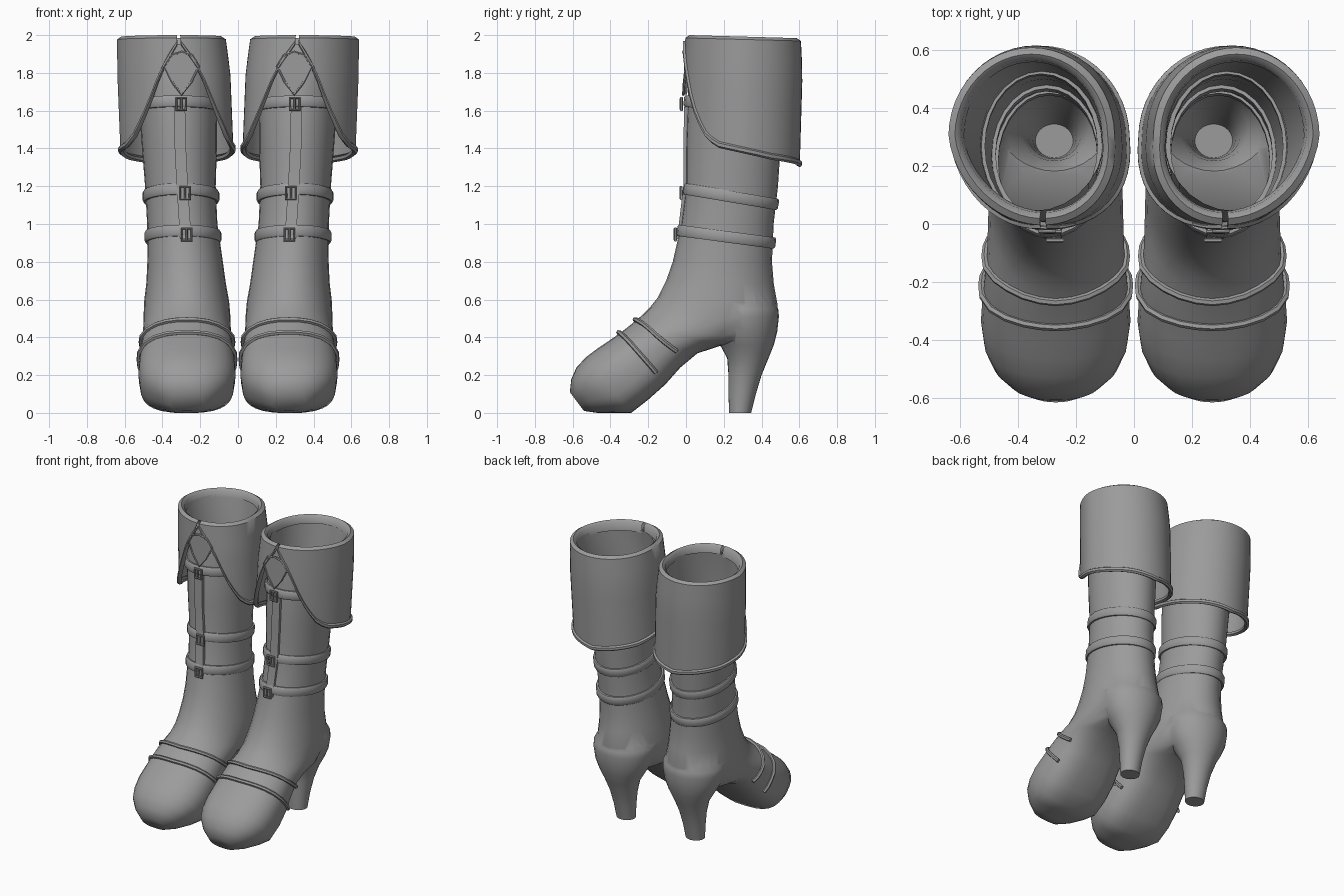
import bpy, bmesh, math
from mathutils import Vector
from mathutils.bvhtree import BVHTree

if "Cube" in bpy.data.objects:
    bpy.data.objects.remove(bpy.data.objects["Cube"])

grey = bpy.data.materials.new("grey leather")
grey.diffuse_color = (0.33, 0.33, 0.33, 1)
grey.use_nodes = True
grey.node_tree.nodes["Principled BSDF"].inputs["Base Color"].default_value = grey.diffuse_color
N = 28


def finish(name, mesh, angle=45, mirror=True):
    """Turn a mesh into a shaded object, mirrored onto the other boot."""
    ob = bpy.data.objects.new(name, mesh)
    bpy.context.collection.objects.link(ob)
    mesh.materials.clear()
    mesh.materials.append(grey)
    mesh.shade_smooth()
    mesh.set_sharp_from_angle(angle=math.radians(angle))
    if mirror:
        ob.modifiers.new("pair", "MIRROR").use_mirror_merge = False
    return ob


def loft(rings, caps=True, wrap=True, close=False):
    """Skin a list of equal point rings."""
    bm = bmesh.new()
    rows = [[bm.verts.new(p) for p in r] for r in rings]
    n = len(rows[0])
    for a, b in list(zip(rows, rows[1:])) + ([(rows[-1], rows[0])] if close else []):
        for i in range(n if wrap else n - 1):
            j = (i + 1) % n
            bm.faces.new((a[i], a[j], b[j], b[i]))
    if caps:
        bm.faces.new(rows[0])
        bm.faces.new(rows[-1])
    bmesh.ops.recalc_face_normals(bm, faces=bm.faces)
    mesh = bpy.data.meshes.new("part")
    bm.to_mesh(mesh)
    bm.free()
    return mesh


def section(front, back, cx, hw, e=1.0, grow=0.0, shift=0.0):
    """Oval ring spanning a front and a back (y, z) point; e < 1 squares the back half."""
    f, b = Vector(front), Vector(back)
    c, d = (f + b) / 2, (f - b) / 2
    axis = Vector((-d.y, d.x)).normalized() * shift
    d = d * (1 + grow / d.length)
    ring = []
    for k in range(N):
        a = 2 * math.pi * k / N
        s, co = math.sin(a), math.cos(a)
        p = e if s < 0 else 1 - (1 - e) * 0.35
        s = math.copysign(abs(s) ** p, s)
        co = math.copysign(abs(co) ** p, co)
        q = c + d * s + axis
        ring.append((cx + (hw + grow) * co, q.x, q.y))
    return ring


def tube(name, pts, r, closed=False):
    """Round cord through points."""
    cu = bpy.data.curves.new(name, "CURVE")
    cu.dimensions = "3D"
    cu.bevel_depth, cu.bevel_resolution, cu.use_fill_caps = r, 1, True
    sp = cu.splines.new("POLY")
    sp.points.add(len(pts) - 1)
    for p, co in zip(sp.points, pts):
        p.co = (*co, 1)
    sp.use_cyclic_u = closed
    tmp = bpy.data.objects.new(name, cu)
    bpy.context.collection.objects.link(tmp)
    mesh = bpy.data.meshes.new_from_object(tmp.evaluated_get(bpy.context.evaluated_depsgraph_get()))
    bpy.data.objects.remove(tmp)
    return finish(name, mesh)


# Shaft and foot: front/top point, back/sole point, centre x, half width, squareness
body = [
    ((.045, 1.95), (.57, 1.95), .345, .243, 1), ((.01, 1.7), (.535, 1.7), .32, .21, 1),
    ((0, 1.4), (.50, 1.4), .31, .198, 1), ((0, 1.2), (.487, 1.2), .305, .187, 1),
    ((-.025, 1), (.464, 1), .295, .186, 1), ((-.07, .8), (.455, .8), .28, .2, 1),
    ((-.105, .7), (.465, .68), .275, .21, 1), ((-.15, .61), (.485, .57), .272, .225, 1),
    ((-.19, .56), (.47, .46), .27, .23, .95), ((-.235, .515), (.33, .37), .27, .232, .9),
    ((-.28, .477), (.18, .355), .27, .235, .85), ((-.32, .445), (.06, .315), .27, .238, .8),
    ((-.36, .415), (-.03, .24), .27, .245, .75), ((-.41, .38), (-.11, .15), .27, .253, .7),
    ((-.47, .34), (-.2, .07), .27, .258, .7), ((-.53, .295), (-.29, 0), .27, .247, .7),
    ((-.58, .24), (-.38, 0), .27, .215, .7), ((-.607, .18), (-.47, 0), .27, .16, .75),
    ((-.615, .11), (-.54, .01), .27, .09, .8)]
boot = finish("boot_body", loft([section(*s) for s in body]), mirror=False)

# Heel: z, front y, back y, half width
heel = [(0, .228, .345, .065), (.1, .225, .37, .075), (.2, .225, .4, .092), (.29, .218, .437, .12),
        (.36, .18, .465, .16), (.43, .13, .483, .196), (.51, .1, .492, .213), (.55, .1, .488, .213),
        (.61, .14, .455, .18)]
heel_ob = finish("heel", loft([section((f, z), (b, z), .275, w) for z, f, b, w in heel]), mirror=False)

# Fuse heel and body into one hollow shell, open at the top
mod = boot.modifiers.new("fuse", "BOOLEAN")
mod.operation, mod.object, mod.solver = "UNION", heel_ob, "EXACT"
dg = bpy.context.evaluated_depsgraph_get()
shell = bpy.data.meshes.new_from_object(boot.evaluated_get(dg))
for ob in (boot, heel_ob):
    bpy.data.objects.remove(ob)
bm = bmesh.new()
bm.from_mesh(shell)
top = [f for f in bm.faces if f.normal.z > .9 and f.calc_center_median().z > 1.9]
bmesh.ops.delete(bm, geom=top, context="FACES")
bm.to_mesh(shell)
surface = BVHTree.FromBMesh(bm)
bm.free()
finish("boot_shell", shell)


def on_surface(p, lift):
    co, no, _, _ = surface.find_nearest(Vector(p))
    if no.dot(co - Vector((.28, co.y + .1, co.z - .1))) < 0:
        no = -no
    return co + no * lift


# Folded cuff, slit at the front, with its lower edge sweeping down to the back
def lower_edge(deg):
    keys = [(0, 1.965), (20, 1.8), (36, 1.61), (52, 1.47), (66, 1.41), (120, 1.345), (180, 1.305)]
    for (a, za), (b, zb) in zip(keys, keys[1:]):
        if deg <= b:
            return za + (zb - za) * (deg - a) / (b - a)


def cuff_point(deg, z, grow):
    a = math.radians(deg)
    t = min(1, max(0, (2 - z) / .2))
    rx, ry = .285 + .013 * t + grow, .305 + .01 * t + grow
    cx = .355 - .014 * t - .016 * max(0, (1.8 - z) / .4)
    return (cx + rx * math.sin(a) - .04 * max(0, math.cos(a)),
            .302 - ry * math.cos(a) - .012 * max(0, (1.8 - z) / .4), z)


cols = []
M = 48
for k in range(M + 1):
    deg = 2 + 356 * k / M
    low = lower_edge(min(deg, 360 - deg))
    tilt = .008 * (1 - math.cos(math.radians(deg)))
    col = [cuff_point(deg, 1.93, -.052), cuff_point(deg, 1.985 - tilt, -.043),
           cuff_point(deg, 2 - tilt, -.022), cuff_point(deg, 1.985 - tilt, 0)]
    start = 1.98 - tilt
    for i in range(1, 7):
        col.append(cuff_point(deg, start + (low + .03 - start) * i / 6 if low < 1.9 else start - .002 * i, 0))
    end = min(low, start - .02)
    col += [cuff_point(deg, end + .022, .012), cuff_point(deg, end + .005, .012),
            cuff_point(deg, end - .004, 0), cuff_point(deg, end + .004, -.016),
            cuff_point(deg, end + .02, -.018)]
    cols.append(col)
finish("folded_cuff", loft(cols, caps=False, wrap=False), 50)

# Shaft straps
bands = [("upper_strap", (.004, 1.65), (.527, 1.6), .32, .206),
         ("middle_strap", (0, 1.185), (.474, 1.105), .302, .187),
         ("lower_strap", (-.032, .965), (.459, .9), .292, .188)]
for name, f, b, cx, hw in bands:
    prof = [(-.03, -.012), (-.03, .01), (-.02, .016), (.02, .016), (.03, .01), (.03, -.012)]
    finish(name, loft([section(f, b, cx, hw, 1, g, s) for s, g in prof], False, close=True))

# Front placket running down the shaft
line = [(.31, .002, 1.62), (.305, -.002, 1.4), (.295, -.002, 1.2), (.282, -.026, 1), (.278, -.04, .92)]
finish("placket", loft([[(x - .03, y + .02, z), (x - .03, y - .012, z), (x + .03, y - .012, z),
                         (x + .03, y + .02, z)] for x, y, z in line]), 30)

# Buckles: a frame and a tongue on each strap
for label, x, y, z in (("upper", .3, -.024, 1.635), ("middle", .28, -.026, 1.165), ("lower", .272, -.056, .945)):
    tube(label + "_buckle", [(x + i * .026, y, z + j * .032) for i, j in ((-1, -1), (1, -1), (1, 1), (-1, 1))],
         .008, True)
    tube(label + "_buckle_tongue", [(x, y - .004, z - .03), (x, y - .004, z + .03)], .006)

# Shield-shaped tab in the cuff opening, with a raised border
shape = [(0, 1.685), (.05, 1.75), (.092, 1.835), (.055, 1.895), (0, 1.912),
         (-.055, 1.895), (-.092, 1.835), (-.05, 1.75)]
tab = [(.298 + x, -.014 + 1.6 * x * x, z) for x, z in shape]
finish("shield_tab", loft([[(x, y + .02, z) for x, y, z in tab], tab]), 30)
tube("shield_border", tab, .007, True)

# Chevron cords over the instep
cords = [("rear_cord", (-.275, .5), (-.03, .31)), ("front_cord", (-.36, .43), (-.14, .2))]
for name, (ty, tz), (sy, sz) in cords:
    pts = []
    for k in range(-8, 9):
        t = abs(k) / 8
        a = t * math.pi / 2
        u = .35 * t + .65 * (1 - math.cos(a))
        guess = (.27 + math.copysign(.27 * math.sin(a), k), ty + (sy - ty) * u, tz + (sz - tz) * u)
        pts.append(on_surface(guess, .007))
    tube(name, pts, .013)
